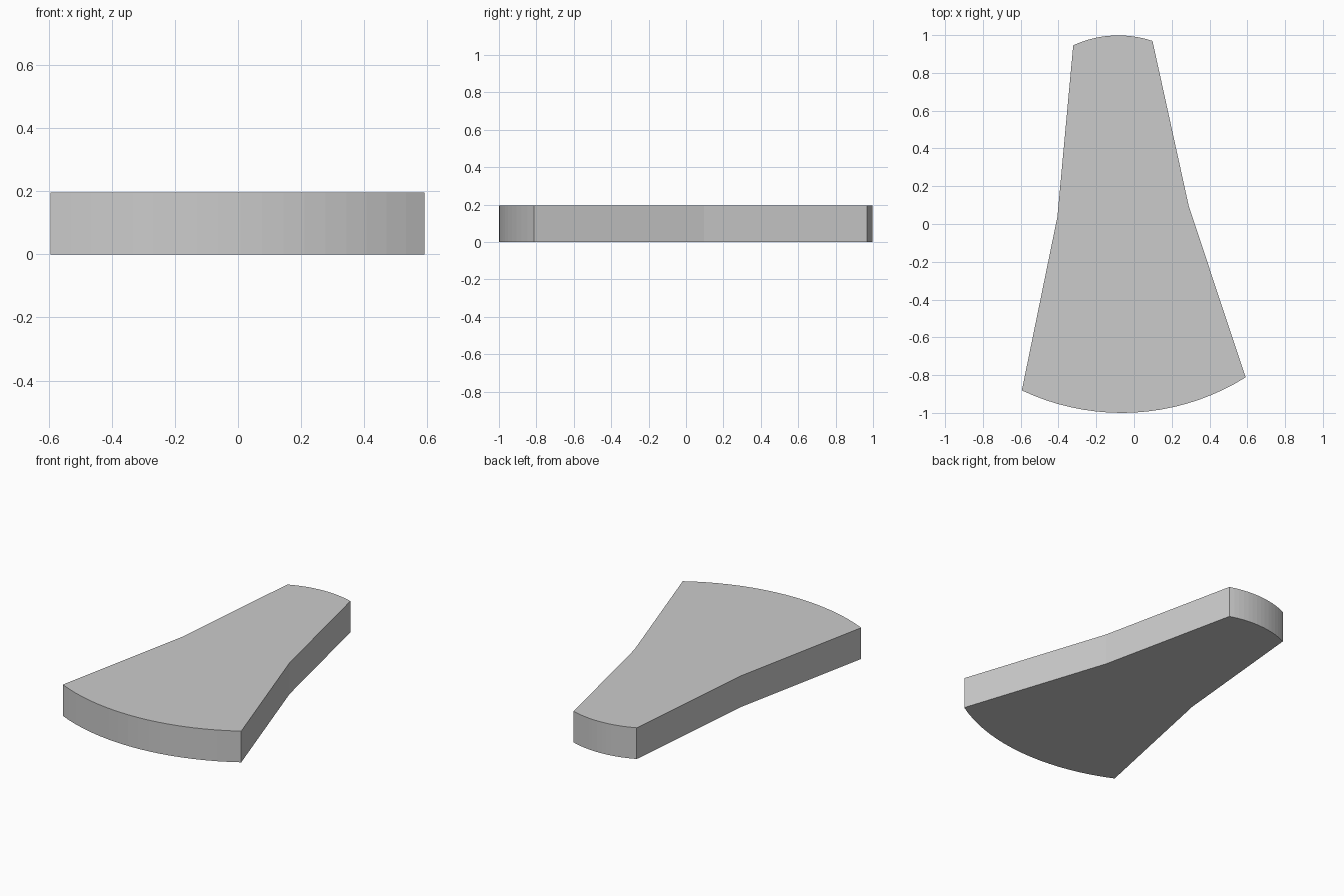
import bpy, bmesh, math
from mathutils import Vector

if "Cube" in bpy.data.objects:
    bpy.data.objects.remove(bpy.data.objects["Cube"])

HEIGHT = 0.195


def arc(start, end, centre, steps):
    """Points from start to end (inclusive) swept around centre."""
    c = Vector(centre)
    a, b = Vector(start) - c, Vector(end) - c
    a0, a1 = math.atan2(a.y, a.x), math.atan2(b.y, b.x)
    pts = []
    for i in range(steps + 1):
        t = i / steps
        ang = a0 + (a1 - a0) * t
        r = a.length + (b.length - a.length) * t
        pts.append((c.x + r * math.cos(ang), c.y + r * math.sin(ang)))
    return pts


# Outline: wide curved front edge, bent right side, narrow curved back, bent left side
outline = arc((-0.594, -0.881), (0.591, -0.812), (-0.066, 0.237), 18)
outline.append((0.29, 0.095))
outline += arc((0.098, 0.969), (-0.322, 0.946), (-0.081, 0.427), 14)
outline.append((-0.406, 0.037))

# Flared slab: extrude the outline upward
bm = bmesh.new()
base = bm.faces.new([bm.verts.new((x, y, 0)) for x, y in outline])
top = bmesh.ops.extrude_face_region(bm, geom=[base], use_keep_orig=True)
bmesh.ops.translate(bm, vec=(0, 0, HEIGHT),
                    verts=[g for g in top["geom"] if isinstance(g, bmesh.types.BMVert)])
bmesh.ops.recalc_face_normals(bm, faces=bm.faces)

mesh = bpy.data.meshes.new("flared_slab")
bm.to_mesh(mesh)
bm.free()
slab = bpy.data.objects.new("flared_slab", mesh)
bpy.context.collection.objects.link(slab)
